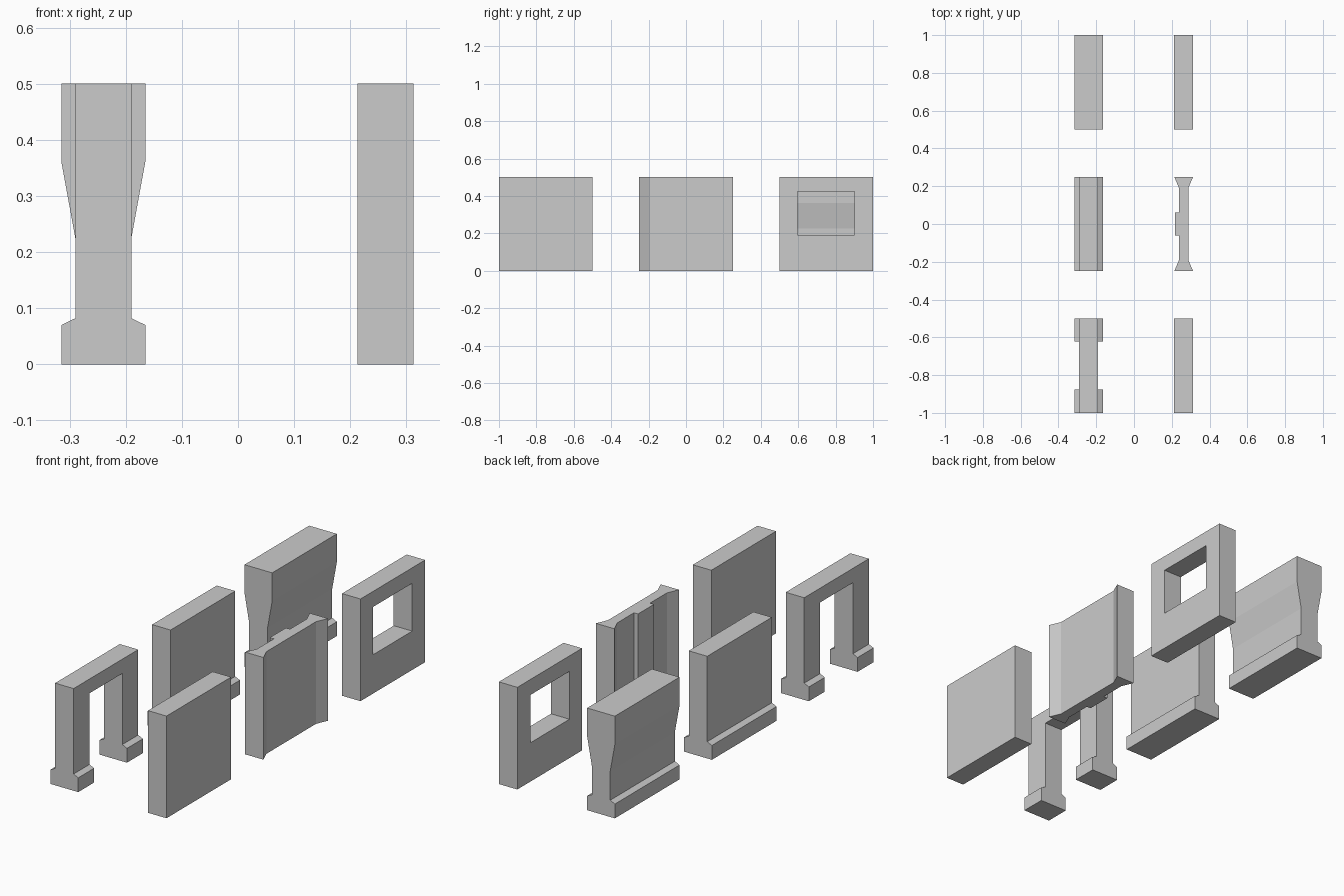
import bpy
import bmesh
from mathutils import Vector

if "Cube" in bpy.data.objects:
    bpy.data.objects.remove(bpy.data.objects["Cube"])

LEFT_X, RIGHT_X = -0.24, 0.263
HEIGHT = 0.5


def extrude_polygon(name, points, direction):
    """Extrude one flat polygon along a direction into a closed solid."""
    bm = bmesh.new()
    face = bm.faces.new([bm.verts.new(p) for p in points])
    result = bmesh.ops.extrude_face_region(bm, geom=[face], use_keep_orig=True)
    verts = [g for g in result["geom"] if isinstance(g, bmesh.types.BMVert)]
    bmesh.ops.translate(bm, verts=verts, vec=Vector(direction))
    bmesh.ops.recalc_face_normals(bm, faces=bm.faces)
    mesh = bpy.data.meshes.new(name)
    bm.to_mesh(mesh)
    bm.free()
    obj = bpy.data.objects.new(name, mesh)
    bpy.context.collection.objects.link(obj)
    return obj


def wall(name, x, y, half_profile, length=0.5):
    """Wall panel from a (half thickness, z) profile mirrored about x."""
    outline = half_profile + [(-w, z) for w, z in reversed(half_profile)]
    points = [(x + w, y - length / 2, z) for w, z in outline]
    return extrude_polygon(name, points, (0, length, 0))


def cut_opening(obj, x, y0, y1, z0, z1):
    """Cut a rectangular hole through a wall."""
    points = [(x - 0.2, y0, z0), (x - 0.2, y1, z0), (x - 0.2, y1, z1), (x - 0.2, y0, z1)]
    cutter = extrude_polygon("opening_cutter", points, (0.4, 0, 0))
    cutter.hide_render = True
    mod = obj.modifiers.new("opening", 'BOOLEAN')
    mod.operation = 'DIFFERENCE'
    mod.solver = 'EXACT'
    mod.object = cutter
    bpy.context.view_layer.objects.active = obj
    bpy.ops.object.modifier_apply(modifier=mod.name)
    bpy.data.objects.remove(cutter)


# Half cross-sections of the walls
plain = [(0.05, 0), (0.05, HEIGHT)]
base = [(0.075, 0), (0.075, 0.07), (0.05, 0.082)]
skirted = base + [(0.05, HEIGHT)]
flared = base + [(0.05, 0.225), (0.075, 0.362), (0.075, HEIGHT)]

# Left row: doorway, skirted wall, wall with flared top
doorway = wall("doorway_wall", LEFT_X, -0.75, skirted)
cut_opening(doorway, LEFT_X, -0.877, -0.623, -0.1, 0.43)
wall("skirted_wall", LEFT_X, 0, skirted)
wall("flared_wall", LEFT_X, 0.75, flared)

# Right row: plain wall, pillared wall, window
wall("plain_wall", RIGHT_X, -0.75, plain)
window = wall("window_wall", RIGHT_X, 0.75, plain)
cut_opening(window, RIGHT_X, 0.597, 0.9, 0.19, 0.424)

# Pillared wall: plan outline with flared ends and a pilaster on the -x side
plan = [(0.05, -0.25), (0.025, -0.192), (0.025, 0.192), (0.05, 0.25),
        (-0.05, 0.25), (-0.025, 0.192), (-0.025, 0.062), (-0.047, 0.062),
        (-0.047, -0.062), (-0.025, -0.062), (-0.025, -0.192), (-0.05, -0.25)]
extrude_polygon("pillared_wall", [(RIGHT_X + x, y, 0) for x, y in plan], (0, 0, HEIGHT))
